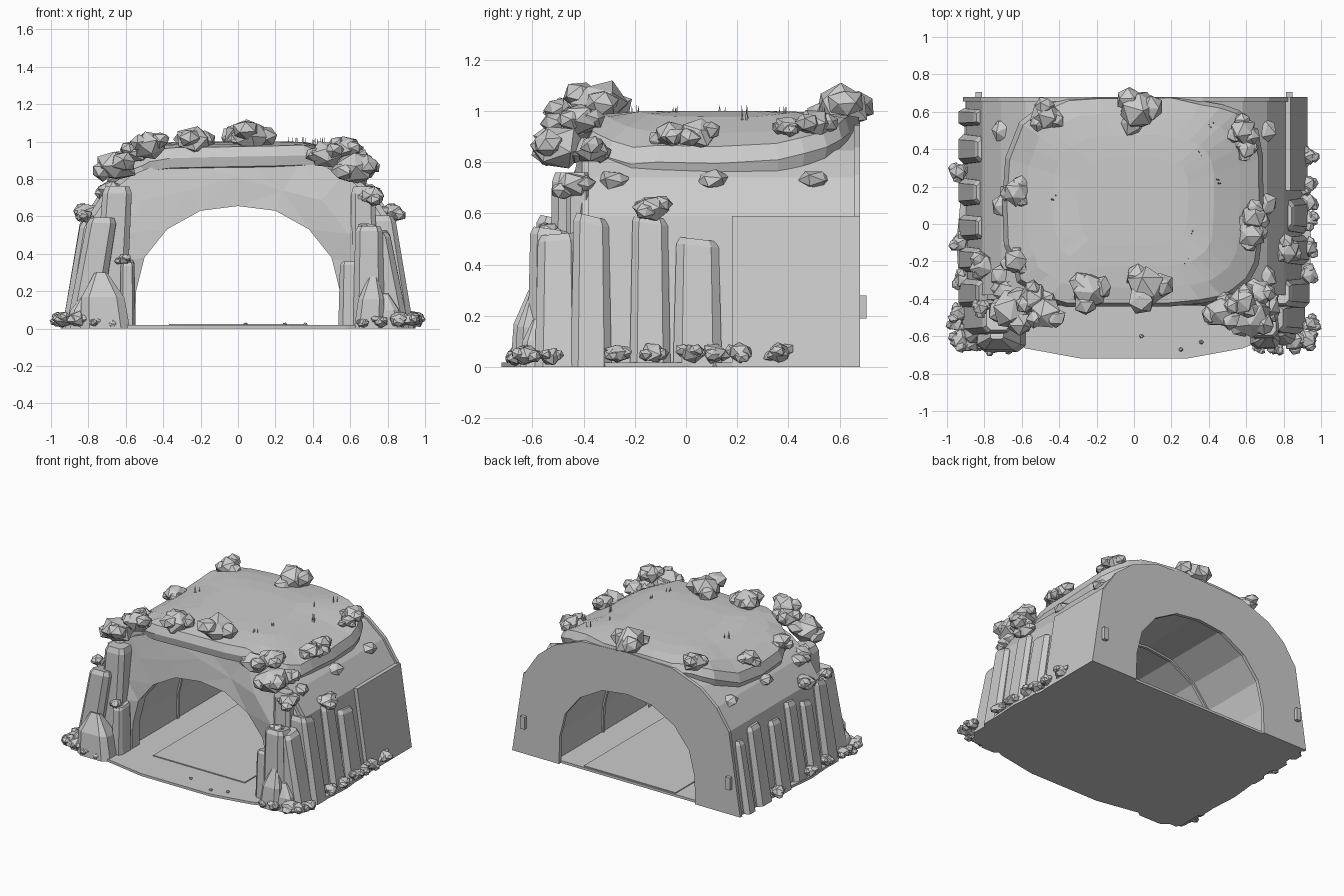
import bpy, bmesh, math, random
from mathutils import Vector, Matrix, Euler

random.seed(11)
cube = bpy.data.objects.get("Cube")
if cube:
    bpy.data.objects.remove(cube, do_unlink=True)

stone = bpy.data.materials.new("grey_stone")
stone.use_nodes = True
stone.diffuse_color = (0.6, 0.6, 0.6, 1)
stone.node_tree.nodes["Principled BSDF"].inputs["Base Color"].default_value = (0.6, 0.6, 0.6, 1)


def finish(bm, name):
    bmesh.ops.recalc_face_normals(bm, faces=bm.faces[:])
    mesh = bpy.data.meshes.new(name)
    bm.to_mesh(mesh)
    bm.free()
    mesh.materials.append(stone)
    obj = bpy.data.objects.new(name, mesh)
    bpy.context.scene.collection.objects.link(obj)


def jitter(a):
    return random.uniform(-a, a)


def mirrored(half):
    """Full arch profile from its +x half, ordered from right foot to left foot."""
    return half + [(-x, z) for x, z in reversed(half[:-1])]


def bridge(bm, a, b, closed=False):
    n = len(a)
    for i in range(n if closed else n - 1):
        j = (i + 1) % n
        bm.faces.new((a[i], a[j], b[j], b[i]))


def arch_shell(name, outer, inner, y0, y1):
    bm = bmesh.new()
    rings = [[bm.verts.new((x, y, z)) for x, z in prof]
             for prof, y in ((outer, y0), (outer, y1), (inner, y1), (inner, y0))]
    for k in range(4):
        bridge(bm, rings[k], rings[(k + 1) % 4])
    for end in (0, -1):
        bm.faces.new([r[end] for r in rings])
    finish(bm, name)


def scaled(prof, s):
    return [(x * s, z * s) for x, z in prof]


def box(name, centre, size, lean=0.0):
    bm = bmesh.new()
    bmesh.ops.create_cube(bm, size=1)
    for v in bm.verts:
        v.co = Vector(c * s for c, s in zip(v.co, size)) + Vector(centre)
        v.co.x += lean * (v.co.z - centre[2])
    finish(bm, name)


def add_chunk(bm, centre, r, squash):
    turn = Euler([random.uniform(0, 6) for _ in range(3)]).to_matrix()
    made = bmesh.ops.create_icosphere(bm, subdivisions=1, radius=r)
    for v in made["verts"]:
        p = turn @ v.co * random.uniform(0.85, 1.12)
        p.z *= squash
        v.co = p + Vector(centre)


def rock(name, x, y, z, r, bits=3, squash=0.8):
    """One main chunk with smaller chunks stuck on its sides."""
    bm = bmesh.new()
    add_chunk(bm, (x, y, z), r * 0.92, squash)
    start = random.uniform(0, 6)
    for i in range(bits):
        a = start + i * math.tau / bits
        add_chunk(bm, (x + math.cos(a) * r * 0.6, y + math.sin(a) * r * 0.6, z + jitter(r * 0.3)), r * 0.58, squash)
    finish(bm, name)


def pillar(name, x, y, wx, wy, h, lean=0.0, shoulder=0.95, top=0.75):
    """Rough chamfered column with a bevelled cap, leaning in x."""
    corners = [(.5, .32), (.32, .5), (-.32, .5), (-.5, .32), (-.5, -.32), (-.32, -.5), (.32, -.5), (.5, -.32)]
    skew = jitter(0.03)
    bm = bmesh.new()
    rings = []
    for z, s in ((0, 1.06), (h * shoulder, 0.92), (h, top)):
        rings.append([bm.verts.new((x + cx * wx * s + lean * z, y + cy * wy * s, z + skew * cy * (z > 0)))
                      for cx, cy in corners])
    bridge(bm, rings[0], rings[1], True)
    bridge(bm, rings[1], rings[2], True)
    bm.faces.new(rings[0])
    bm.faces.new(rings[2])
    finish(bm, name)


# Tunnel body, lining and rear wall
outer = mirrored([(.9, 0), (.81, .59), (.71, .74), (.58, .845), (.36, .93), (0, .945)])
inner = mirrored([(.55, 0), (.545, .2), (.5, .38), (.38, .53), (.2, .63), (0, .655)])
arch_shell("tunnel_body", outer, scaled(inner, 1.06), -.38, .655)
arch_shell("rear_wall", scaled(outer, 1.015), inner, .655, .68)
arch_shell("tunnel_rib", scaled(inner, 1.07), scaled(inner, 1.04), .12, .14)

# Faceted rock mouth around the front opening
bm = bmesh.new()
rings = []
for t, y in ((0, -.35), (0, -.435), (.45, -.445), (.93, -.405), (.93, -.36)):
    ring = []
    for (xi, zi), (xo, zo) in zip(inner, outer):
        rough = t == .45 and zi > 0
        u = t + jitter(.16) * rough
        ring.append(bm.verts.new((xi + (xo - xi) * u + jitter(.04) * rough, y + jitter(.025) * rough,
                                  zi + (zo - zi) * u)))
    rings.append(ring)
for a, b in zip(rings, rings[1:]):
    bridge(bm, a, b)
bmesh.ops.triangulate(bm, faces=bm.faces[:])
finish(bm, "rock_mouth")

# Roof slab: flat crown, sloping shoulders and a thick overhanging lip
bm = bmesh.new()
n = 30
edge = []
for i in range(n):
    c, s = math.cos(math.tau * i / n), math.sin(math.tau * i / n)
    edge.append((math.copysign(abs(c) ** .55, c) * (.69 + jitter(.018)),
                 math.copysign(abs(s) ** .55, s) * (.565 + jitter(.015)), jitter(.01)))
rings = []
for s, drop in ((.88, .13), (.98, .105), (1, .05), (.965, 0), (.82, 0), (.62, 0), (.42, 0)):
    ring = []
    for ex, ey, wave in edge:
        x, y = ex * s, ey * s
        slope = max(0, abs(x) - .33) / .35
        h = 1.0 - .155 * slope ** 1.5 - .03 * (abs(y) / .56) ** 4
        h += max(0, y - .15) * slope * .18 + wave * (s > .85)
        ring.append(bm.verts.new((x, min(y + .12, .68), h - drop)))
    rings.append(ring)
for a, b in zip(rings, rings[1:]):
    bridge(bm, a, b, True)
bm.faces.new(rings[-1])
bm.faces.new(rings[0])
finish(bm, "roof_slab")

# Rounded ground slab and the road laid on it
bm = bmesh.new()
half = [(.9, .66), (.92, .2), (.95, -.1), (.93, -.4), (.8, -.58), (.58, -.665), (.28, -.72)]
outline = half + [(-x, y) for x, y in reversed(half)]
low = [bm.verts.new((x, y, 0)) for x, y in outline]
high = [bm.verts.new((x, y, .018)) for x, y in outline]
bridge(bm, low, high, True)
bm.faces.new(low)
bm.faces.new(high)
finish(bm, "ground_slab")
box("road_panel", (0, .1, .021), (.74, 1.1, .008))

# Side panel and rear hinge tabs
box("side_panel", (.868, .43, .295), (.03, .5, .59), -.155)
for side in (-1, 1):
    box("rear_tab", (side * .83, .69, .235), (.035, .03, .09))

# Leaning columns along both side walls
for y, w, h in ((.045, .18, .5), (-.14, .15, .59), (-.37, .15, .59)):
    pillar("right_column", .86, y, .15, w, h, -.15)
for y, w, h in ((.57, .09, .5), (.4, .15, .55), (.17, .14, .5), (-.02, .13, .56), (-.19, .13, .5), (-.37, .15, .58)):
    pillar("left_column", -.86, y, .15, w, h, .15)

# Pillars flanking the mouth: x, y, width, depth, height, lean
for x, y, wx, wy, h, lean in (
        (.83, -.5, .16, .17, .52, -.18), (.7, -.53, .16, .17, .54, 0), (.67, -.42, .14, .1, .76, 0),
        (.605, -.52, .13, .13, .35, 0), (-.83, -.5, .17, .18, .58, .18), (-.69, -.45, .17, .16, .76, .06),
        (-.59, -.5, .08, .14, .36, 0)):
    pillar("mouth_pillar", x, y, wx, wy, h, lean)

# Pointed boulders at the feet
for x, y, wx, wy, h, lean in ((-.71, -.59, .25, .18, .29, -.08), (-.85, -.57, .14, .14, .17, .2),
                              (.7, -.59, .15, .15, .28, .08), (.8, -.58, .15, .13, .19, -.1)):
    pillar("foot_boulder", x, y, wx, wy, h, lean, .55, .28)

# Rocks on the roof
for x, y, z, r in (
        (-.65, -.46, .87, .12), (-.54, -.4, .95, .09), (-.47, -.47, .98, .1), (-.24, -.36, 1.0, .11),
        (.07, -.34, 1.03, .125), (.47, -.47, .93, .1), (.58, -.42, .97, .09), (.63, -.5, .86, .12),
        (.67, -.37, .85, .08), (.02, .61, 1.02, .125), (-.47, .58, .98, .09), (.58, .5, .95, .085),
        (.6, .4, .94, .06), (.64, .04, .91, .085), (.63, -.06, .91, .08), (-.63, .17, .9, .08),
        (-.63, -.2, .88, .08)):
    rock("roof_rock", x, y, z, r)

# Rocks resting on the columns and walls
for x, y, z, r in ((.82, -.14, .62, .075), (.71, -.44, .71, .08), (.7, -.54, .53, .055), (-.81, -.22, .62, .075),
                   (-.68, -.36, .74, .075), (-.61, -.54, .37, .045), (-.82, -.45, .6, .05)):
    rock("ledge_rock", x, y, z, r)
for side in (-1, 1):
    for y in (-.28, .1, .5):
        rock("ledge_shard", side * .7, y, .73, .075, 0, .6)

# Rocks scattered along the ground
for y in (-.27, -.13, .02, .11, .21, .36):
    rock("right_ground_rock", .935 + jitter(.012), y, .055, .055)
for y in (-.48, -.3, -.1, .28):
    rock("left_ground_rock", -.93 + jitter(.012), y, .05, .055)
for side in (-1, 1):
    for x, y, r in ((.93, -.62, .06), (.86, -.63, .06), (.76, -.66, .045), (.67, -.66, .035), (.95, -.53, .05)):
        rock("corner_rock", side * x, y, r * .8, r)

# Pebbles on the path and grass tufts on the roof
for x, y in ((.04, -.6), (.25, -.67), (.36, -.63)):
    rock("pebble", x, y, .022, .014, 0)
bm = bmesh.new()
for x, y in ((.35, .38), (.45, .23), (.32, -.04), (.41, .53), (.28, -.2), (-.43, .14)):
    for _ in range(4):
        spot = Matrix.Translation((x + jitter(.015), y + jitter(.015), .995))
        bmesh.ops.create_cone(bm, segments=3, radius1=.006, radius2=0, depth=.06, cap_ends=True, matrix=spot)
finish(bm, "grass_tufts")
